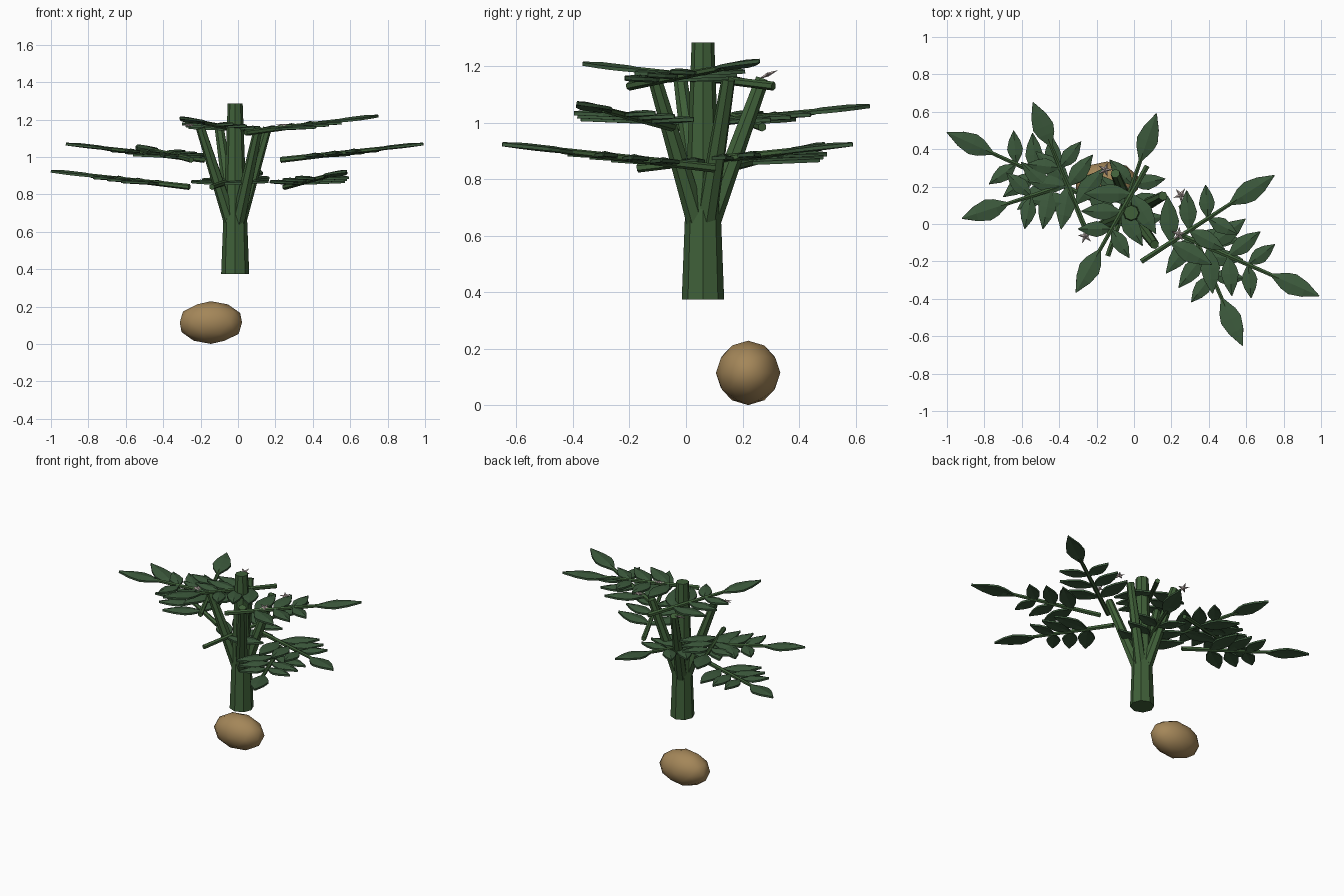
import bpy, bmesh, math
from mathutils import Vector, Matrix

if "Cube" in bpy.data.objects:
    bpy.data.objects.remove(bpy.data.objects["Cube"])

def material(name, rgb):
    m = bpy.data.materials.new(name)
    m.diffuse_color = (*rgb, 1)
    m.use_nodes = True
    m.node_tree.nodes["Principled BSDF"].inputs["Base Color"].default_value = m.diffuse_color
    return m

LEAF = material("leaf_green", (0.045, 0.10, 0.045))
STEM = material("stem_green", (0.05, 0.115, 0.04))
SKIN = material("tuber_brown", (0.37, 0.24, 0.10))
PETAL = material("petal_pink", (0.50, 0.42, 0.40))

def finish(bm, name, mat):
    bmesh.ops.recalc_face_normals(bm, faces=bm.faces)
    me = bpy.data.meshes.new(name)
    bm.to_mesh(me)
    bm.free()
    me.materials.append(mat)
    ob = bpy.data.objects.new(name, me)
    bpy.context.collection.objects.link(ob)
    return ob

def add_rod(bm, a, b, r1, r2, sides):
    a, b = Vector(a), Vector(b)
    d = b - a
    m = Matrix.Translation((a + b) / 2) @ d.to_track_quat('Z', 'Y').to_matrix().to_4x4()
    bmesh.ops.create_cone(bm, cap_ends=True, segments=sides, radius1=r1,
                          radius2=r2, depth=d.length, matrix=m)

def add_blade(bm, base, direction, length, width):
    """Thin pointed leaflet with a raised midrib, closed underneath."""
    d = direction.normalized()
    side = Vector((0, 0, 1)).cross(d).normalized()
    up = d.cross(side)
    prof = [(0.0, 0.04), (0.28, 0.40), (0.45, 0.5), (0.7, 0.36), (1.0, 0.02)]
    rings = []
    for t, w in prof:
        p, s = base + d * length * t, side * width * w
        h = 0.013 if 0 < t < 1 else 0.007
        rings.append([bm.verts.new(v) for v in (
            p - s + up * 0.004, p + up * h, p + s + up * 0.004,
            p + s - up * 0.008, p - up * 0.008 + up * 0.004, p - s - up * 0.008)])
    for r, q in zip(rings, rings[1:]):
        for i in range(6):
            j = (i + 1) % 6
            bm.faces.new((r[i], r[j], q[j], q[i]))
    bm.faces.new(rings[0])
    bm.faces.new(rings[-1])

def compound_leaf(name, start, tip):
    start, tip = Vector(start), Vector(tip)
    span = (tip - start).length
    d = (tip - start).normalized()
    bm = bmesh.new()
    add_rod(bm, start, start + d * span * 0.72, 0.016, 0.011, 6)
    finish(bm, name + "_stalk", STEM)
    bm = bmesh.new()
    add_blade(bm, start + d * span * 0.66, d, span * 0.34, 0.115)
    # paired leaflets shrink toward the tip
    for t, length, width in ((0.22, 0.25, 0.105), (0.36, 0.215, 0.095), (0.50, 0.18, 0.085)):
        for sgn in (-1, 1):
            ld = Matrix.Rotation(sgn * math.radians(61), 3, 'Z') @ Vector((d.x, d.y, 0))
            ld.z = 0.04
            add_blade(bm, start + d * span * t, ld, length, width)
    finish(bm, name + "_leaflets", LEAF)

# Tuber
bm = bmesh.new()
bmesh.ops.create_icosphere(bm, subdivisions=2, radius=1,
    matrix=Matrix.Translation((-0.145, 0.22, 0.115)) @ Matrix.Diagonal((0.175, 0.114, 0.114, 1)))
for f in bm.faces:
    f.smooth = True
finish(bm, "tuber", SKIN)

# Main stem
C = (-0.015, 0.06)
bm = bmesh.new()
add_rod(bm, (*C, 0.375), (*C, 1.285), 0.075, 0.04, 8)
finish(bm, "main_stem", STEM)

# Side stems fanning out of the main stem
for i, (x, y) in enumerate([(-0.10, 0.27), (-0.20, -0.02), (0.155, 0.15), (0.11, -0.11)]):
    bm = bmesh.new()
    add_rod(bm, (*C, 0.58), (x, y, 1.155), 0.04, 0.025, 7)
    finish(bm, f"side_stem_{i + 1}", STEM)

# Compound leaves in three tiers: start, tip
LEAVES = [
    ("low_leaf_1", (-0.26, 0.15, 0.84), (-1.0, 0.49, 0.925)),
    ("low_leaf_2", (-0.14, -0.17, 0.84), (0.12, 0.59, 0.925)),
    ("low_leaf_3", (0.25, 0.10, 0.84), (0.58, -0.65, 0.925)),
    ("mid_leaf_1", (-0.18, 0.27, 0.985), (-0.92, 0.03, 1.07)),
    ("mid_leaf_2", (-0.25, -0.05, 0.985), (-0.54, 0.65, 1.06)),
    ("mid_leaf_3", (0.23, -0.05, 0.985), (0.99, -0.385, 1.07)),
    ("top_leaf_1", (0.07, 0.31, 1.13), (-0.31, -0.365, 1.21)),
    ("top_leaf_2", (0.04, -0.20, 1.13), (0.75, 0.26, 1.22)),
]
for leaf in LEAVES:
    compound_leaf(*leaf)

# Five-pointed flowers
for i, (x, y) in enumerate([(-0.155, 0.29), (-0.26, -0.065), (0.25, 0.155), (0.24, -0.055)]):
    m = (Matrix.Translation((x, y, 1.17))
         @ Matrix.Rotation(math.radians(25 if i == 0 else 8), 4, 'X')
         @ Matrix.Rotation(i * 0.5, 4, 'Z'))
    bm = bmesh.new()
    ring = []
    for k in range(10):
        r, a = (0.042 if k % 2 == 0 else 0.015), math.pi * k / 5
        ring.append(bm.verts.new(m @ Vector((r * math.cos(a), r * math.sin(a), 0))))
    top = bm.verts.new(m @ Vector((0, 0, 0.008)))
    low = bm.verts.new(m @ Vector((0, 0, -0.006)))
    for k in range(10):
        for c in (top, low):
            bm.faces.new((ring[k], ring[(k + 1) % 10], c))
    finish(bm, f"flower_{i + 1}", PETAL)
